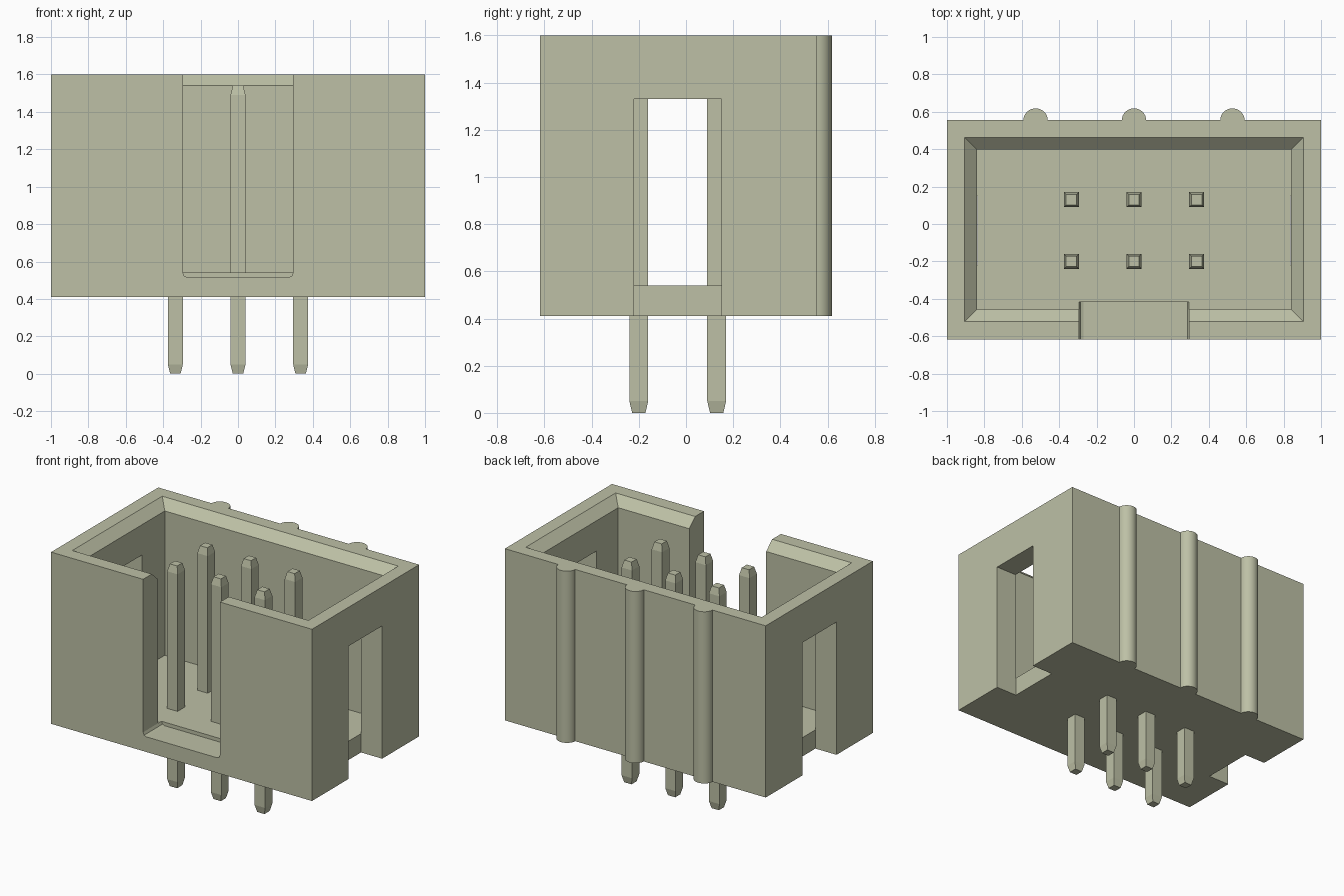
import bpy, bmesh, math

cube = bpy.data.objects.get("Cube")
if cube:
    bpy.data.objects.remove(cube, do_unlink=True)

# Single plastic colour
mat = bpy.data.materials.new("sage_grey")
mat.use_nodes = True
COLOUR = (0.51, 0.53, 0.38, 1)
mat.diffuse_color = COLOUR
bsdf = next(n for n in mat.node_tree.nodes if n.type == 'BSDF_PRINCIPLED')
bsdf.inputs["Base Color"].default_value = COLOUR


def loft(name, sections):
    """Closed solid through matching loops of 3D points."""
    bm = bmesh.new()
    loops = [[bm.verts.new(p) for p in s] for s in sections]
    n = len(loops[0])
    for a, b in zip(loops, loops[1:]):
        for i in range(n):
            j = (i + 1) % n
            bm.faces.new((a[i], a[j], b[j], b[i]))
    bm.faces.new(loops[0])
    bm.faces.new(loops[-1])
    bmesh.ops.recalc_face_normals(bm, faces=bm.faces)
    me = bpy.data.meshes.new(name)
    bm.to_mesh(me)
    bm.free()
    me.materials.append(mat)
    ob = bpy.data.objects.new(name, me)
    bpy.context.collection.objects.link(ob)
    return ob


def rect(x0, x1, y0, y1, z):
    return [(x0, y0, z), (x1, y0, z), (x1, y1, z), (x0, y1, z)]


def box(name, x0, x1, y0, y1, z0, z1):
    return loft(name, [rect(x0, x1, y0, y1, z) for z in (z0, z1)])


def cut(target, cutter):
    cutter.hide_render = True
    mod = target.modifiers.new("cut", 'BOOLEAN')
    mod.operation = 'DIFFERENCE'
    mod.solver = 'EXACT'
    mod.object = cutter
    bpy.context.view_layer.objects.active = target
    bpy.ops.object.modifier_apply(modifier=mod.name)
    bpy.data.objects.remove(cutter, do_unlink=True)


BOTTOM, FLOOR, TOP = 0.41, 0.54, 1.60
FRONT, BACK = -0.618, 0.555

# Open-topped shroud with a chamfered inner rim
shroud = box("shroud", -1, 1, FRONT, BACK, BOTTOM, TOP)
cavity = []
for grow, z in ((0, FLOOR), (0, 1.54), (0.13, 1.66)):
    cavity.append(rect(-0.84 - grow, 0.84 + grow, -0.457 - grow, 0.398 + grow, z))
cut(shroud, loft("cavity_cutter", cavity))

# Keying notch in the front wall, with clipped lower corners
profile = [(-0.295, 1.8), (-0.295, 0.54), (-0.287, 0.522), (-0.270, 0.515),
           (0.270, 0.515), (0.287, 0.522), (0.295, 0.54), (0.295, 1.8)]
cut(shroud, loft("notch_cutter", [[(x, y, z) for x, z in profile] for y in (-0.8, -0.417)]))

# Side slots, open at the underside
for s in (-1, 1):
    x0, x1 = sorted((s * 0.838, s * 1.2))
    cut(shroud, box("slot_cutter", x0, x1, -0.22, 0.15, 0.2, 1.33))

# Rounded ribs on the back wall
for i, x in enumerate((-0.526, 0, 0.526)):
    arc = [(x + 0.065 * math.cos(math.pi * k / 16),
            BACK + 0.063 * math.sin(math.pi * k / 16)) for k in range(17)]
    rib = loft(f"back_rib_{i + 1}", [[(px, py, z) for px, py in arc] for z in (BOTTOM, TOP)])
    bpy.ops.object.select_all(action='DESELECT')
    rib.select_set(True)
    bpy.context.view_layer.objects.active = rib
    bpy.ops.object.shade_smooth_by_angle(angle=math.radians(30))

# Two rows of square pins with tapered ends
for r, y in enumerate((-0.2, 0.13)):
    for c, x in enumerate((-0.335, 0, 0.335)):
        loft(f"pin_{r + 1}_{c + 1}",
             [rect(x - h, x + h, y - h, y + h, z)
              for h, z in ((0.028, 0), (0.04, 0.05), (0.04, 1.49), (0.028, 1.54))])
